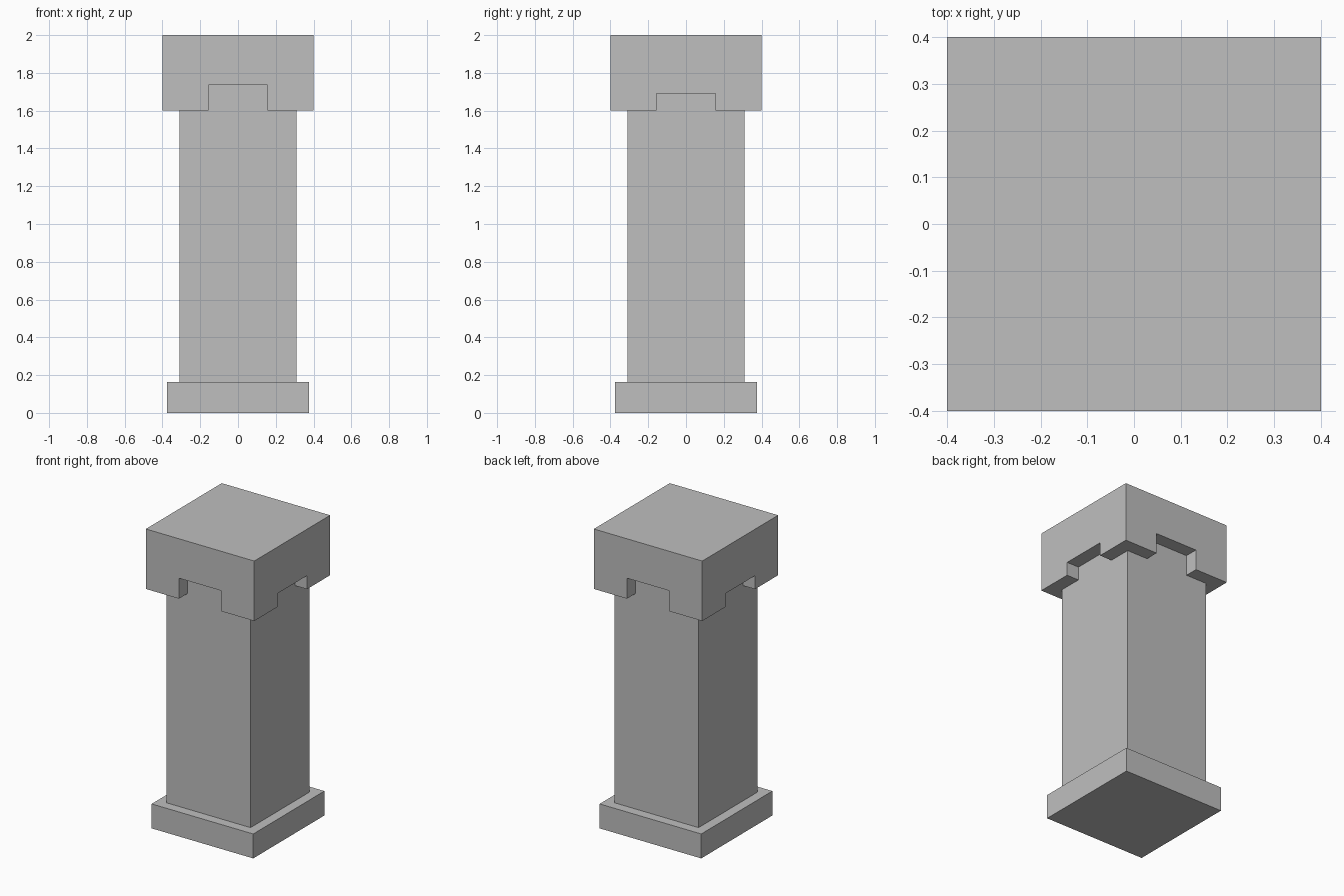
import bpy
import bmesh
from mathutils import Matrix

if "Cube" in bpy.data.objects:
    bpy.data.objects.remove(bpy.data.objects["Cube"], do_unlink=True)

stone = bpy.data.materials.new("grey_stone")
stone.use_nodes = True
GREY = (0.52, 0.52, 0.52, 1)
stone.diffuse_color = GREY
stone.node_tree.nodes["Principled BSDF"].inputs["Base Color"].default_value = GREY


def block(name, half_x, half_y, bottom, top):
    """Add a box centred on the z axis."""
    bm = bmesh.new()
    bmesh.ops.create_cube(bm, size=1)
    size = Matrix.Diagonal((2 * half_x, 2 * half_y, top - bottom, 1))
    bm.transform(Matrix.Translation((0, 0, (bottom + top) / 2)) @ size)
    mesh = bpy.data.meshes.new(name)
    bm.to_mesh(mesh)
    bm.free()
    mesh.materials.append(stone)
    obj = bpy.data.objects.new(name, mesh)
    bpy.context.collection.objects.link(obj)
    return obj


SHAFT, CAP, NOTCH = 0.31, 0.40, 0.156
CAP_BOTTOM = 1.6

# Plinth and shaft
block("plinth", 0.375, 0.375, 0, 0.163)
block("shaft", SHAFT, SHAFT, 0.163, 1.74)

# Capital with a notch cut up into each side, over the shaft
capital = block("capital", CAP, CAP, CAP_BOTTOM, 2)
cutters = [
    block("front_back_notch_cutter", NOTCH, CAP + 0.1, CAP_BOTTOM - 0.1, 1.737),
    block("side_notch_cutter", CAP + 0.1, NOTCH, CAP_BOTTOM - 0.1, 1.69),
]
for cutter in cutters:
    cut = capital.modifiers.new(cutter.name, 'BOOLEAN')
    cut.operation = 'DIFFERENCE'
    cut.solver = 'EXACT'
    cut.object = cutter
    cutter.hide_render = True
    cutter.hide_viewport = True
    cutter.display_type = 'WIRE'
